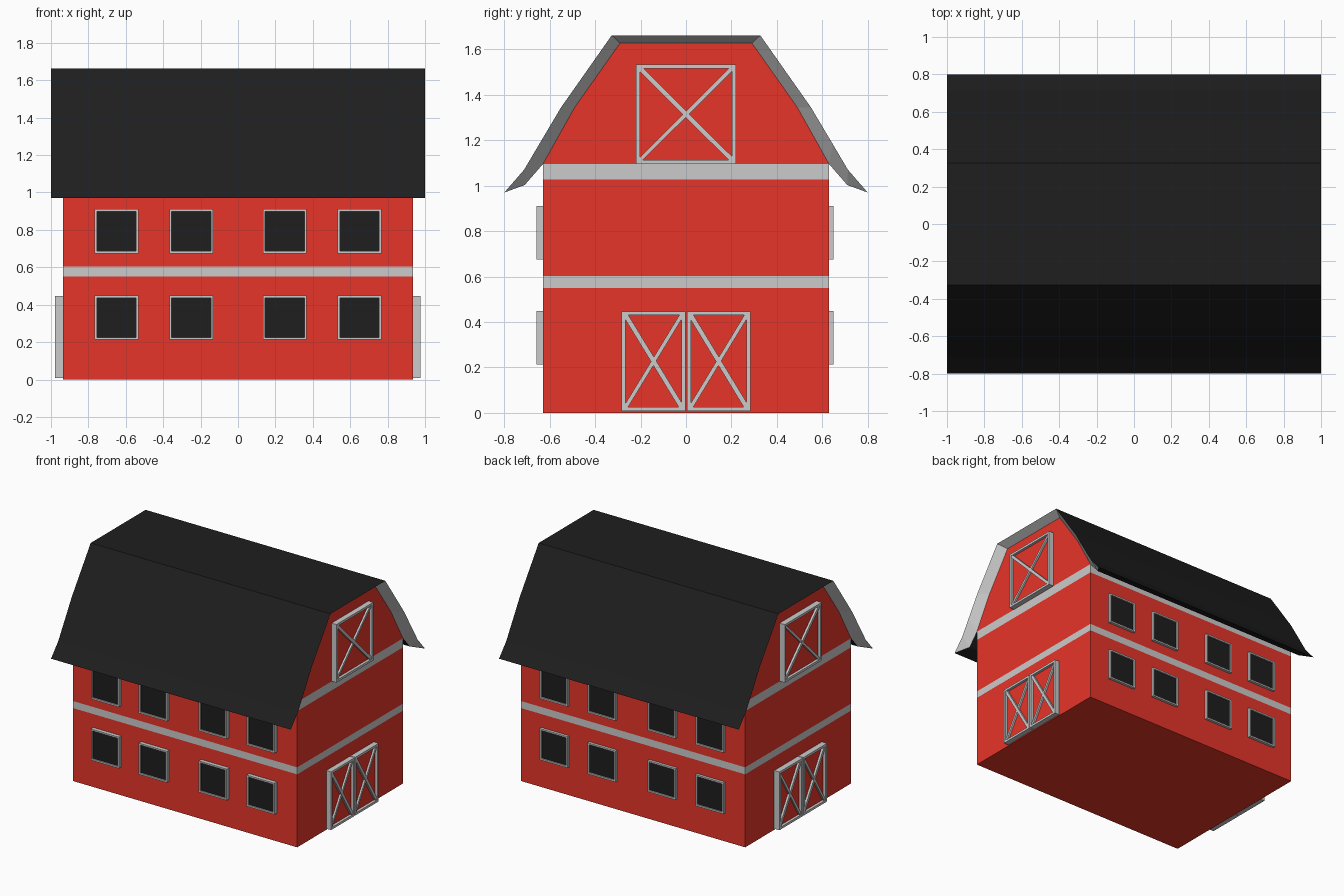
import bpy, bmesh
from mathutils import Vector

if "Cube" in bpy.data.objects:
    bpy.data.objects.remove(bpy.data.objects["Cube"])


def material(name, rgb):
    m = bpy.data.materials.new(name)
    m.diffuse_color = (*rgb, 1)
    m.use_nodes = True
    m.node_tree.nodes["Principled BSDF"].inputs["Base Color"].default_value = m.diffuse_color
    return m


RED = material("barn_red", (0.8, 0.035, 0.022))
BLACK = material("roof_black", (0.013, 0.013, 0.013))
GREY = material("trim_grey", (0.6, 0.6, 0.6))


def finish(name, bm, *mats):
    bmesh.ops.remove_doubles(bm, verts=bm.verts, dist=1e-5)
    bmesh.ops.recalc_face_normals(bm, faces=bm.faces)
    me = bpy.data.meshes.new(name)
    bm.to_mesh(me)
    bm.free()
    for m in mats:
        me.materials.append(m)
    ob = bpy.data.objects.new(name, me)
    bpy.context.collection.objects.link(ob)
    return ob


def mirrored(half):
    return half + [(-y, z) for y, z in reversed(half)]


# Barn body: gambrel profile extruded along x, cut at the trim bands
WX, WY = 0.935, 0.63
inner = [(-WY, 1.095), (-0.49, 1.345), (-0.29, 1.628)]
bm = bmesh.new()
base = bm.faces.new([bm.verts.new((-WX, y, z)) for y, z in mirrored([(-WY, 0)] + inner)])
ext = bmesh.ops.extrude_face_region(bm, geom=[base], use_keep_orig=True)
bmesh.ops.translate(bm, vec=(2 * WX, 0, 0),
                    verts=[v for v in ext["geom"] if isinstance(v, bmesh.types.BMVert)])
for z in (0.55, 0.603, 1.027, 1.095):
    bmesh.ops.bisect_plane(bm, geom=bm.verts[:] + bm.edges[:] + bm.faces[:],
                           plane_co=(0, 0, z), plane_no=(0, 0, 1))
for f in bm.faces:
    z = f.calc_center_median().z
    f.material_index = int(0.55 < z < 0.603 or 1.027 < z < 1.095)
finish("barn_body", bm, RED, GREY)

# Roof: outer skin, shorter inner skin, slanted grey gable trim between them
tip = (-0.8, 0.97)
outer_p = mirrored([tip, (-0.713, 1.07), (-0.55, 1.345), (-0.327, 1.662)])
inner_p = mirrored([tip, (-0.71, 1.003)] + inner)
inner_p = [p for p in inner_p]
outer_p = mirrored([tip, (-0.713, 1.07), (-0.645, 1.185), (-0.55, 1.345), (-0.327, 1.662)])
bm = bmesh.new()


def profile(points, x):
    return [bm.verts.new((x * (1 if abs(y) > 0.79 else WX) if x in (-1, 1) and points is inner_p
                          else x, y, z)) for y, z in points]


ol, o_r = profile(outer_p, -1), profile(outer_p, 1)
il, ir = profile(inner_p, -1), profile(inner_p, 1)
for a, b, mat in ((ol, o_r, 0), (il, ir, 0), (ol, il, 1), (o_r, ir, 1)):
    for i in range(len(a) - 1):
        quad = [a[i], a[i + 1], b[i + 1], b[i]]
        bm.faces.new(quad).material_index = mat
finish("roof", bm, BLACK, GREY)


def bar(bm, to_world, p, q, width, d0, d1):
    """Straight board from p to q in wall coordinates, from depth d0 to d1."""
    p, q = Vector(p), Vector(q)
    d = (q - p).normalized()
    n = Vector((-d.y, d.x)) * width / 2
    corners = (p - n, q - n, q + n, p + n)
    lo = [bm.verts.new(to_world(c.x, c.y, d0)) for c in corners]
    hi = [bm.verts.new(to_world(c.x, c.y, d1)) for c in corners]
    bm.faces.new(lo)
    bm.faces.new(hi)
    for i in range(4):
        j = (i + 1) % 4
        bm.faces.new((lo[i], lo[j], hi[j], hi[i]))


def framed_panel(name, to_world, u0, u1, v0, v1, border, wall, depth, pane, mat, brace=0):
    # Frame boards around the opening
    bm = bmesh.new()
    h = border / 2
    for u in (u0 + h, u1 - h):
        bar(bm, to_world, (u, v0), (u, v1), border, wall, depth)
    for v in (v0 + h, v1 - h):
        bar(bm, to_world, (u0 + border, v), (u1 - border, v), border, wall, depth)
    # Crossed braces
    if brace:
        a, b, c, d = u0 + border, u1 - border, v0 + border, v1 - border
        bar(bm, to_world, (a, c), (b, d), brace, wall, depth - 0.006)
        bar(bm, to_world, (a, d), (b, c), brace * 1.2, wall, depth - 0.004)
    finish(name + "_frame", bm, GREY)
    # Recessed infill
    bm = bmesh.new()
    v = (v0 + v1) / 2
    bar(bm, to_world, (u0 + h, v), (u1 - h, v), v1 - v0 - border, wall, pane)
    finish(name + "_panel", bm, mat)


# Windows on both long walls
for side, s, depth in (("front", -1, 0.659), ("back", 1, 0.65)):
    for z in (0.213, 0.675):
        for x in (-0.65, -0.25, 0.25, 0.65):
            framed_panel(side + "_window", lambda u, v, d, s=s: (u, s * d, v),
                         x - 0.117, x + 0.117, z, z + 0.236, 0.012,
                         WY - 0.01, depth, depth - 0.01, BLACK)

# Double doors and loft door on both gable walls
for side, s, depth in (("right", 1, 0.975), ("left", -1, 0.978)):
    for name, u0, u1, v0, v1 in (("door", -0.283, -0.002, 0.008, 0.447),
                                 ("door", 0.004, 0.284, 0.008, 0.447),
                                 ("loft_door", -0.22, 0.22, 1.096, 1.534)):
        framed_panel(side + "_" + name, lambda u, v, d, s=s: (s * d, u, v),
                     u0, u1, v0, v1, 0.017, WX - 0.01, depth, depth - 0.02, RED, 0.018)
